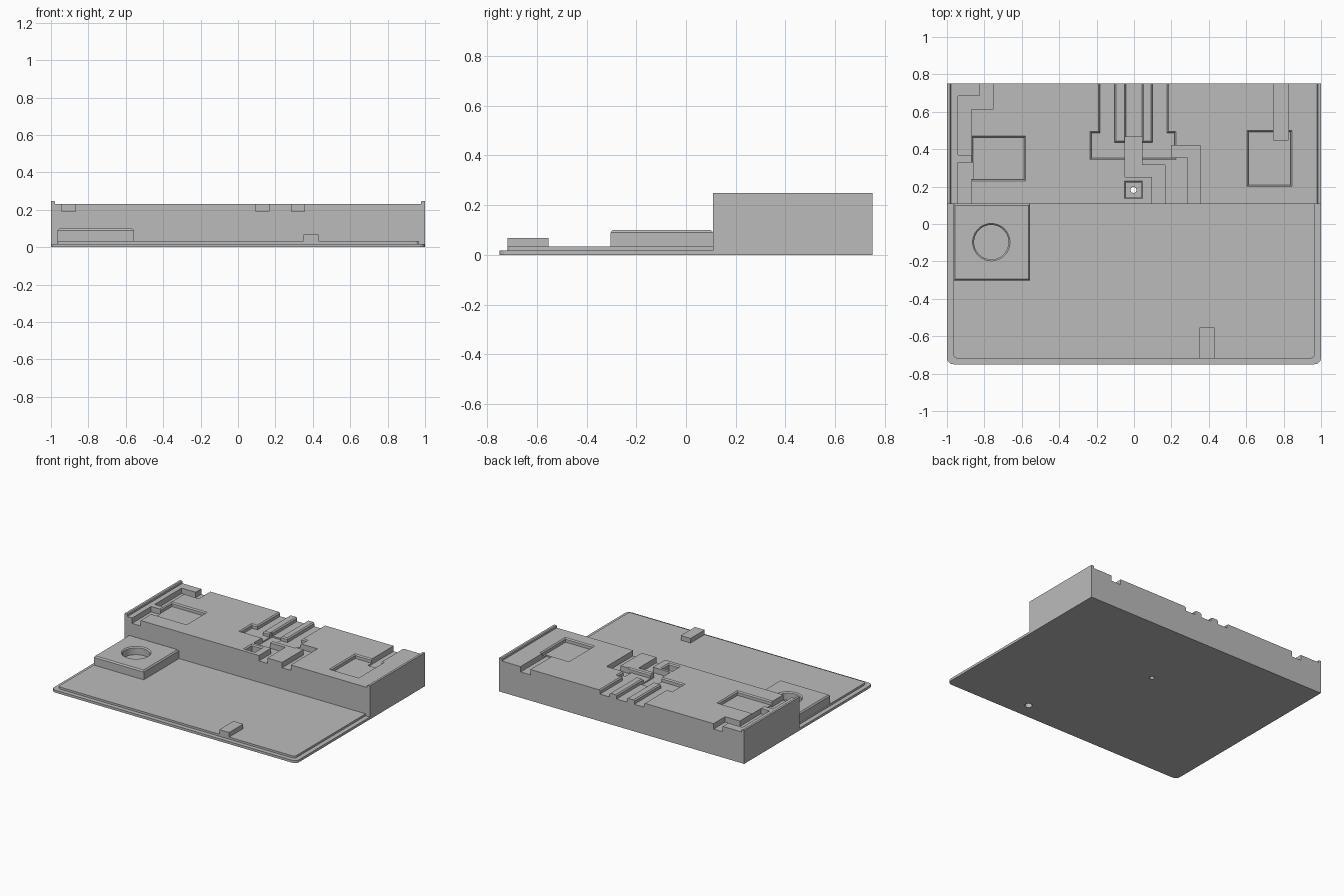
import bpy, bmesh, math

cube = bpy.data.objects.get("Cube")
if cube:
    bpy.data.objects.remove(cube, do_unlink=True)

grey = bpy.data.materials.new("matte grey")
grey.use_nodes = True
colour = (0.5, 0.5, 0.5, 1)
grey.diffuse_color = colour
grey.node_tree.nodes["Principled BSDF"].inputs["Base Color"].default_value = colour


def loft(name, rings):
    """Closed solid from matching outlines, each given as (z, points)."""
    bm = bmesh.new()
    loops = [[bm.verts.new((x, y, z)) for x, y in pts] for z, pts in rings]
    n = len(loops[0])
    bm.faces.new(loops[0][::-1])
    bm.faces.new(loops[-1])
    for a, b in zip(loops, loops[1:]):
        for i in range(n):
            j = (i + 1) % n
            bm.faces.new((a[i], a[j], b[j], b[i]))
    bmesh.ops.recalc_face_normals(bm, faces=bm.faces)
    mesh = bpy.data.meshes.new(name)
    bm.to_mesh(mesh)
    bm.free()
    mesh.materials.append(grey)
    obj = bpy.data.objects.new(name, mesh)
    bpy.context.collection.objects.link(obj)
    return obj


def rect(x0, x1, y0, y1, grow=0.0):
    return [(x0 - grow, y0 - grow), (x1 + grow, y0 - grow),
            (x1 + grow, y1 + grow), (x0 - grow, y1 + grow)]


def circle(x, y, r, n=48):
    return [(x + r * math.cos(i * math.tau / n), y + r * math.sin(i * math.tau / n))
            for i in range(n)]


def front_rounded(half, y0, y1, r, steps=6):
    """Rectangle outline whose two front corners are rounded."""
    pts = [(half, y1), (-half, y1)]
    for side in (-1, 1):
        for i in range(steps + 1):
            a = math.pi / 2 * (i / steps + (2 if side < 0 else 3))
            pts.append((side * (half - r) + r * math.cos(a), y0 + r + r * math.sin(a)))
    return pts


def prism(name, pts, z0, z1):
    return loft(name, [(z0, pts), (z1, pts)])


def cut(obj, cutters):
    """Subtract every cutter from the object, then discard the cutters."""
    for c in cutters:
        mod = obj.modifiers.new("cut", "BOOLEAN")
        mod.operation = "DIFFERENCE"
        mod.solver = "EXACT"
        mod.object = c
    bpy.context.view_layer.update()
    graph = bpy.context.evaluated_depsgraph_get()
    result = bpy.data.meshes.new_from_object(obj.evaluated_get(graph))
    obj.modifiers.clear()
    obj.data = result
    for c in cutters:
        bpy.data.objects.remove(c, do_unlink=True)


TOP, FLOOR, POCKET, EASE = 0.23, 0.19, 0.2, 0.008
STEP, BACK, OPEN = 0.108, 0.75, 0.85


def pocket(x0, x1, y0, y1, floor=POCKET):
    """Cutter whose upper edge flares into a small chamfer."""
    low, high = rect(x0, x1, y0, y1, -EASE), rect(x0, x1, y0, y1, EASE)
    return loft("cutter", [(floor, low), (TOP - EASE, low), (TOP + EASE, high)])


def channel(pts):
    return prism("cutter", pts, FLOOR, 0.3)


# Raised rear housing
housing = prism("rear_housing", rect(-1, 1, STEP, BACK), 0, TOP)
cutters = [
    # side component pockets
    pocket(-0.87, -0.58, 0.23, 0.47),
    pocket(0.605, 0.845, 0.2, 0.5),
    # central connector pocket with three rear slots between two ribs
    pocket(-0.235, 0.225, 0.345, 0.445),
    pocket(-0.235, -0.095, 0.345, 0.495),
    pocket(0.09, 0.225, 0.345, 0.495),
    pocket(-0.19, -0.095, 0.36, OPEN),
    pocket(-0.05, 0.05, 0.36, OPEN),
    pocket(0.09, 0.185, 0.36, OPEN),
    # small square light well and its through hole
    pocket(-0.05, 0.045, 0.135, 0.23, 0.15),
    prism("cutter", circle(-0.003, 0.182, 0.016, 24), -0.1, 0.3),
    # wire channels
    channel(rect(0.745, 0.825, 0.45, OPEN)),
    channel(rect(-0.94, -0.87, 0, 0.33)),
    channel(rect(-0.88, -0.86, 0.24, 0.33)),
    channel([(-0.94, 0.37), (-0.87, 0.37), (-0.87, 0.615), (-0.75, 0.615),
             (-0.75, OPEN), (-0.825, OPEN), (-0.825, 0.685), (-0.94, 0.685)]),
    channel([(-0.048, 0.465), (-0.048, 0.25), (0.095, 0.25), (0.095, 0),
             (0.165, 0), (0.165, 0.315), (0.042, 0.315), (0.042, 0.465)]),
    channel([(0.2, 0.355), (0.285, 0.355), (0.285, 0), (0.355, 0),
             (0.355, 0.42), (0.2, 0.42)]),
]
cut(housing, cutters)

# Lips along both ends of the housing, eased on the inner edge
for name, s in (("left_lip", 1), ("right_lip", -1)):
    def lip_outline(inner):
        return rect(*sorted((s * inner, s)), STEP, BACK)
    loft(name, [(TOP, lip_outline(0.978)), (0.243, lip_outline(0.978)),
                (0.248, lip_outline(0.984))])

# Base plate and inset deck, both drilled below the latch
base = prism("base_plate", front_rounded(1, -0.75, STEP, 0.035), 0, 0.018)
deck = prism("deck", front_rounded(0.966, -0.718, STEP, 0.02), 0.018, 0.033)
for part in (base, deck):
    cut(part, [prism("cutter", circle(0.39, -0.632, 0.025, 24), -0.1, 0.1)])

# Front latch block
prism("latch_block", rect(0.35, 0.43, -0.718, -0.553), 0.033, 0.067)

# Square pad with a round, chamfered recess
area = (-0.965, -0.557, -0.303, STEP)
pad = loft("square_pad", [(0.033, rect(*area)), (0.09, rect(*area)),
                          (0.1, rect(*area[:2], area[2], STEP, -0.008))])
cx, cy = -0.763, -0.097
cut(pad, [loft("cutter", [(0.042, circle(cx, cy, 0.092)), (0.092, circle(cx, cy, 0.092)),
                          (0.108, circle(cx, cy, 0.108))])])
